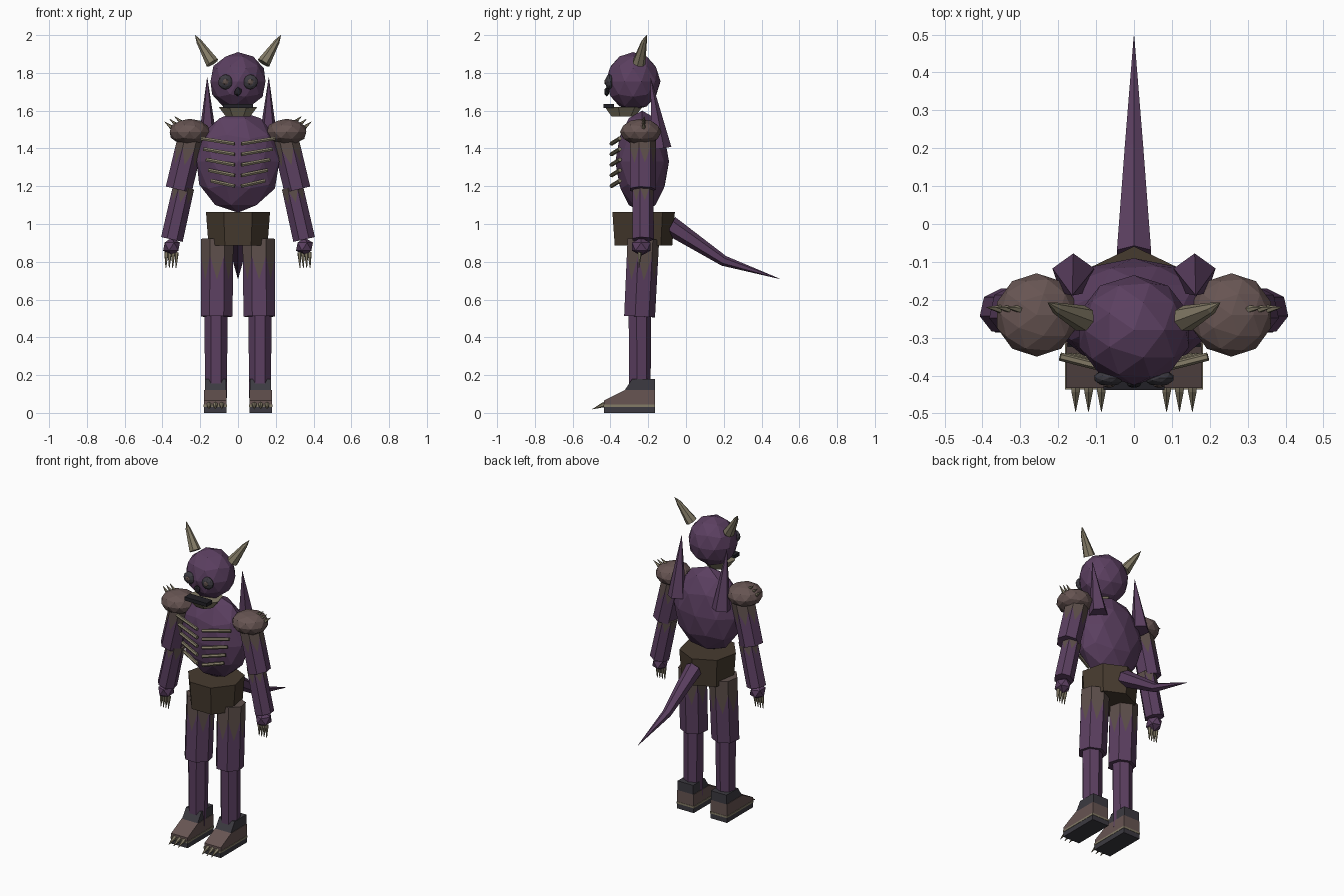
import bpy, bmesh, math
from mathutils import Vector, Matrix

if "Cube" in bpy.data.objects:
    bpy.data.objects.remove(bpy.data.objects["Cube"])


def material(name, rgb):
    m = bpy.data.materials.new(name)
    m.use_nodes = True
    m.diffuse_color = (*rgb, 1)
    m.node_tree.nodes["Principled BSDF"].inputs["Base Color"].default_value = (*rgb, 1)
    return m


PURPLE = material("purple hide", (0.105, 0.05, 0.118))
BROWN = material("mauve brown leather", (0.135, 0.09, 0.085))
TRIM = material("ragged trim brown", (0.11, 0.078, 0.07))
BELT = material("dark belt brown", (0.062, 0.043, 0.028))
BONE = material("bone", (0.23, 0.2, 0.135))
GREY = material("dark grey", (0.045, 0.042, 0.052))
BLACK = material("near black", (0.016, 0.015, 0.02))


def finish(name, bm, *mats):
    bmesh.ops.recalc_face_normals(bm, faces=bm.faces)
    me = bpy.data.meshes.new(name)
    bm.to_mesh(me)
    bm.free()
    for m in mats:
        me.materials.append(m)
    ob = bpy.data.objects.new(name, me)
    bpy.context.collection.objects.link(ob)
    return ob


def ball(name, centre, size, mat, detail=2):
    bm = bmesh.new()
    bmesh.ops.create_icosphere(bm, subdivisions=detail, radius=1)
    bm.transform(Matrix.Translation(centre) @ Matrix.Diagonal((*size, 1)))
    finish(name, bm, mat)


def tube(name, path, radii, mat, sides=7, ragged=None):
    """Faceted tube along a path; ragged=(solid, tooth) paints a toothed collar."""
    bm = bmesh.new()
    pts = [Vector(p) for p in path]
    d = (pts[-1] - pts[0]).normalized()
    ref = Vector((0, 0, 1)) if abs(d.y) > 0.7 else Vector((0, 1, 0))
    u = (ref - d * ref.dot(d)).normalized()
    v = d.cross(u)
    if ragged:
        pts.insert(1, pts[0].lerp(pts[1], ragged[0]))
        radii = [radii[0], radii[0] + (radii[1] - radii[0]) * ragged[0], radii[1]]
    rings = []
    for p, r in zip(pts, radii):
        angles = [math.tau * i / sides for i in range(sides)]
        rings.append([bm.verts.new(p + r * (math.cos(a) * u + math.sin(a) * v)) for a in angles])
    for k in range(len(rings) - 1):
        for i in range(sides):
            j = (i + 1) % sides
            a, b, c, e = rings[k][i], rings[k][j], rings[k + 1][j], rings[k + 1][i]
            if ragged and k == 1:
                top, low = (a.co + b.co) / 2, (c.co + e.co) / 2
                m = bm.verts.new(top.lerp(low, ragged[1]))
                bm.faces.new((a, b, m)).material_index = 1
                for f in ((b, c, m), (c, e, m), (e, a, m)):
                    bm.faces.new(f)
            else:
                bm.faces.new((a, b, c, e)).material_index = 1 if ragged else 0
    bm.faces.new(rings[0]).material_index = 1 if ragged else 0
    bm.faces.new(rings[-1])
    finish(name, bm, mat, TRIM)


def slab(name, profile, x, half, mat):
    """Side profile of (y, z) points extruded across x."""
    bm = bmesh.new()
    face = bm.faces.new([bm.verts.new((x - half, y, z)) for y, z in profile])
    new = bmesh.ops.extrude_face_region(bm, geom=[face])["geom"]
    moved = [g for g in new if isinstance(g, bmesh.types.BMVert)]
    bmesh.ops.translate(bm, verts=moved, vec=(2 * half, 0, 0))
    finish(name, bm, mat)


def block(y0, y1, z0, z1):
    return [(y0, z0), (y1, z0), (y1, z1), (y0, z1)]


# Body, belt and tail
ball("torso", (0, -0.232, 1.33), (0.23, 0.142, 0.27), PURPLE)
tube("belt", [(0, -0.233, 0.885), (0, -0.233, 1.064)], [0.16, 0.174], BELT)
tube("tail", [(0, -0.08, 0.99), (0, 0.2, 0.805), (0, 0.495, 0.71)],
     [0.052, 0.028, 0.001], PURPLE, 6)

# Head and face
ball("head", (0, -0.28, 1.755), (0.153, 0.145, 0.155), PURPLE)
tube("jaw", [(0, -0.335, 1.568), (0, -0.335, 1.62)], [0.065, 0.105], BONE)
slab("mouth", block(-0.438, -0.38, 1.613, 1.636), 0, 0.08, BLACK)
ball("nose", (0, -0.42, 1.7), (0.022, 0.014, 0.026), BLACK, 1)

for side, s in (("left", 1), ("right", -1)):
    # Eyes, horns and back spikes
    ball(side + "_eye", (s * 0.066, -0.406, 1.752), (0.04, 0.022, 0.04), GREY, 2)
    ball(side + "_pupil", (s * 0.066, -0.424, 1.752), (0.018, 0.009, 0.018), TRIM, 1)
    tube(side + "_horn", [(s * 0.135, -0.25, 1.852), (s * 0.206, -0.222, 1.965),
                          (s * 0.227, -0.208, 2.0)], [0.036, 0.015, 0.001], BONE)
    tube(side + "_back_spike", [(s * 0.16, -0.135, 1.4), (s * 0.163, -0.188, 1.775)],
         [0.058, 0.001], PURPLE, 5)

    # Ribs
    for i in range(5):
        z = 1.425 - i * 0.056
        outer = 0.195 - i * 0.013
        tube(f"{side}_rib_{i + 1}", [(s * 0.018, -0.395, z), (s * outer, -0.35, z + 0.028)],
             [0.011, 0.011], BONE, 6)

    # Shoulder pads with spikes
    ball(side + "_shoulder_pad", (s * 0.257, -0.24, 1.487), (0.11, 0.11, 0.07), BROWN)
    for i in range(3):
        x = 0.295 + i * 0.026
        z = 1.535 - i * 0.014
        tube(f"{side}_shoulder_spike_{i + 1}", [(s * x, -0.226, z), (s * (x + 0.042), -0.22, z + 0.035)],
             [0.013, 0.001], BONE, 5)

    # Arms, hands and claws
    tube(side + "_upper_arm", [(s * 0.25, -0.232, 1.45), (s * 0.314, -0.232, 1.182)],
         [0.072, 0.072], PURPLE, ragged=(0.2, 0.4))
    tube(side + "_forearm", [(s * 0.288, -0.23, 1.195), (s * 0.35, -0.23, 0.918)],
         [0.058, 0.06], PURPLE, ragged=(0.06, 0.25))
    ball(side + "_hand", (s * 0.352, -0.237, 0.88), (0.05, 0.058, 0.048), PURPLE, 1)
    for i in range(4):
        x = 0.325 + i * 0.018
        tube(f"{side}_finger_claw_{i + 1}", [(s * x, -0.245, 0.85), (s * (x + 0.003), -0.25, 0.768)],
             [0.012, 0.002], BONE, 5)

    # Legs
    tube(side + "_thigh", [(s * 0.11, -0.23, 0.92), (s * 0.113, -0.25, 0.51)],
         [0.088, 0.086], PURPLE, ragged=(0.22, 0.4))
    tube(side + "_shin", [(s * 0.116, -0.247, 0.53), (s * 0.117, -0.247, 0.08)],
         [0.063, 0.059], PURPLE)

    # Layered feet with toe claws
    x = s * 0.12
    slab(side + "_sole", block(-0.435, -0.165, 0, 0.032), x, 0.06, GREY)
    slab(side + "_sole_welt", block(-0.437, -0.163, 0.032, 0.044), x, 0.062, BONE)
    slab(side + "_foot", [(-0.165, 0.044), (-0.165, 0.12), (-0.325, 0.12),
                          (-0.433, 0.066), (-0.433, 0.044)], x, 0.059, BROWN)
    slab(side + "_ankle_cuff", [(-0.165, 0.12), (-0.165, 0.18), (-0.285, 0.18),
                                (-0.325, 0.12)], x, 0.056, GREY)
    for i in (-1, 0, 1):
        cx = x + i * 0.034
        tube(f"{side}_toe_claw_{i + 2}", [(cx, -0.39, 0.056), (cx, -0.44, 0.042), (cx, -0.495, 0.02)],
             [0.014, 0.013, 0.001], BONE, 6)
